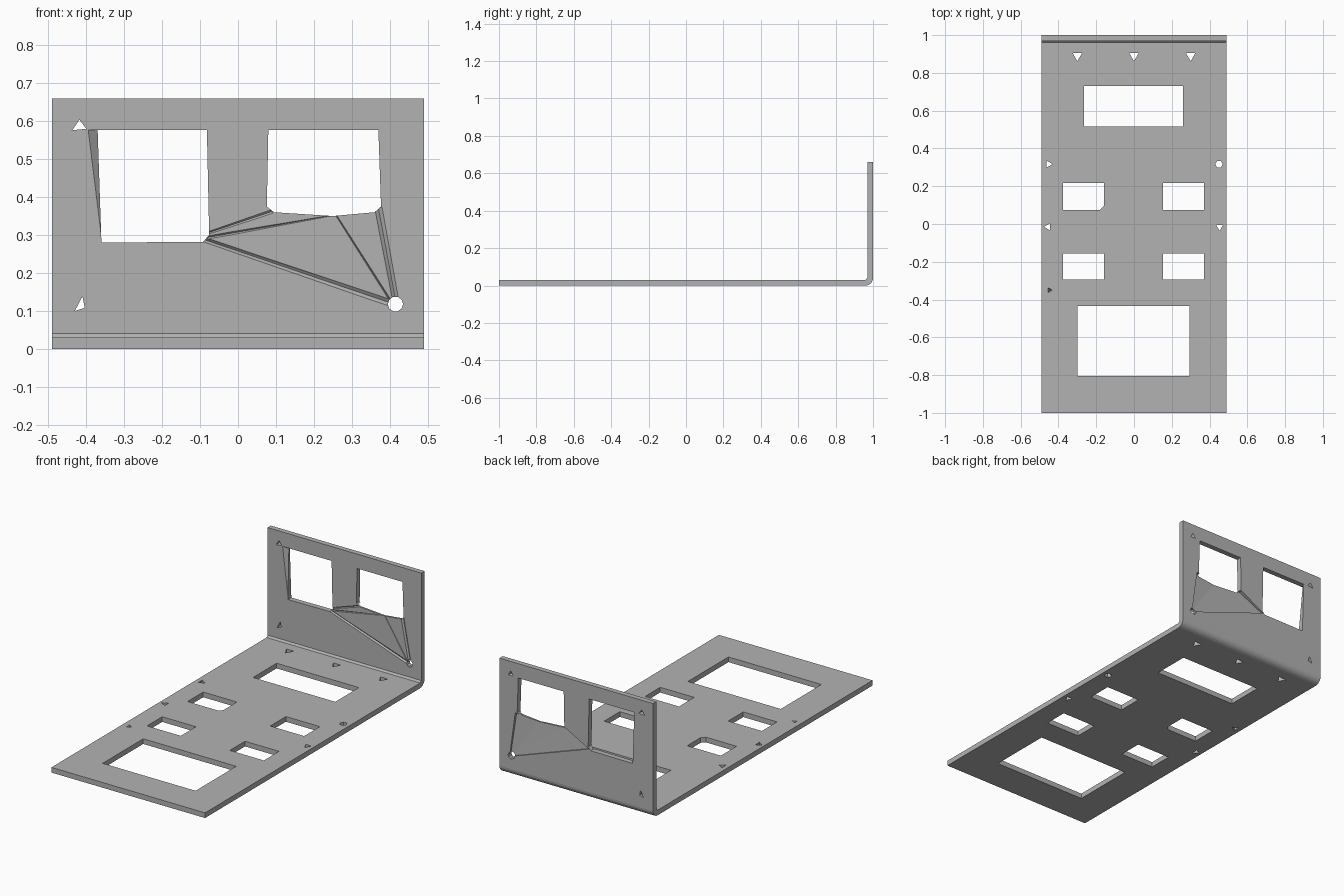
import bpy, bmesh, math

cube = bpy.data.objects.get("Cube")
if cube:
    bpy.data.objects.remove(cube, do_unlink=True)

GREY = (0.45, 0.45, 0.45, 1)
metal = bpy.data.materials.new("plain grey metal")
metal.use_nodes = True
metal.diffuse_color = GREY
metal.node_tree.nodes["Principled BSDF"].inputs["Base Color"].default_value = GREY


def make_object(name, bm):
    bmesh.ops.recalc_face_normals(bm, faces=bm.faces)
    mesh = bpy.data.meshes.new(name)
    bm.to_mesh(mesh)
    bm.free()
    mesh.materials.append(metal)
    ob = bpy.data.objects.new(name, mesh)
    bpy.context.collection.objects.link(ob)
    return ob


def add_prism(bm, start, end):
    """Closed prism between two matching rings of points."""
    a = [bm.verts.new(p) for p in start]
    b = [bm.verts.new(p) for p in end]
    n = len(a)
    bm.faces.new(a)
    bm.faces.new(b[::-1])
    for i in range(n):
        bm.faces.new((a[i], b[i], b[(i + 1) % n], a[(i + 1) % n]))


def rect(x0, x1, y0, y1):
    return [(x0, y0), (x1, y0), (x1, y1), (x0, y1)]


def clipped(x0, x1, y0, y1, c=0.02):
    return [(x0, y0), (x1 - c, y0), (x1, y0 + c), (x1, y1), (x0, y1)]


def ngon(x, y, r, n, turn=0):
    return [(x + r * math.cos(turn + i * math.tau / n),
             y + r * math.sin(turn + i * math.tau / n)) for i in range(n)]


def cut(target, bm):
    cutter = make_object("cutter", bm)
    cutter.hide_render = True
    mod = target.modifiers.new("cut", 'BOOLEAN')
    mod.operation = 'DIFFERENCE'
    mod.solver = 'EXACT'
    mod.object = cutter
    bpy.ops.object.select_all(action='DESELECT')
    bpy.context.view_layer.objects.active = target
    target.select_set(True)
    bpy.ops.object.modifier_apply(modifier=mod.name)
    bpy.data.objects.remove(cutter, do_unlink=True)


def carve(target, points):
    """Cut away the convex hull of the points."""
    bm = bmesh.new()
    for p in points:
        bm.verts.new(p)
    result = bmesh.ops.convex_hull(bm, input=bm.verts)
    loose = [v for v in result["geom_interior"] if isinstance(v, bmesh.types.BMVert)]
    bmesh.ops.delete(bm, geom=loose, context='VERTS')
    cut(target, bm)


# Bent plate: L profile swept across the width
profile = [(-1, 0.03), (-1, 0)]
for i in range(6):
    t = i / 5 * math.pi / 2
    profile.append((0.96 + 0.04 * math.sin(t), 0.04 - 0.04 * math.cos(t)))
profile += [(1, 0.66), (0.97, 0.66), (0.97, 0.04), (0.96, 0.03)]
bm = bmesh.new()
add_prism(bm, [(-0.49, y, z) for y, z in profile], [(0.49, y, z) for y, z in profile])
bracket = make_object("bent_bracket_plate", bm)

# Floor windows and screw holes
down = -math.pi / 2
floor_holes = [rect(-0.265, 0.26, 0.515, 0.73), rect(-0.30, 0.293, -0.805, -0.435)]
for x0, x1 in ((-0.375, -0.16), (0.153, 0.37)):
    floor_holes.append(clipped(x0, x1, 0.075, 0.218) if x0 < 0 else rect(x0, x1, 0.075, 0.218))
    floor_holes.append(rect(x0, x1, -0.293, -0.155))
floor_holes += [ngon(x, 0.89, 0.028, 3, down) for x in (-0.3, 0, 0.3)]
floor_holes += [ngon(-0.453, 0.317, 0.022, 3), ngon(0.45, 0.317, 0.02, 6),
                ngon(-0.455, -0.015, 0.022, 3, math.pi), ngon(0.453, -0.015, 0.022, 3, down)]
bm = bmesh.new()
for ring in floor_holes:
    add_prism(bm, [(x, y, -0.1) for x, y in ring], [(x, y, 0.1) for x, y in ring])
cut(bracket, bm)

# Wall windows and screw holes
left_window = [(-0.37, 0.577), (-0.082, 0.577), (-0.076, 0.30), (-0.092, 0.282), (-0.36, 0.28)]
right_window = [(0.08, 0.577), (0.37, 0.577), (0.377, 0.375), (0.36, 0.36),
                (0.25, 0.35), (0.095, 0.36), (0.076, 0.375)]
wall_holes = [left_window, right_window, ngon(0.415, 0.118, 0.02, 10),
              [(-0.437, 0.576), (-0.40, 0.58), (-0.418, 0.604)],
              [(-0.43, 0.10), (-0.404, 0.108), (-0.41, 0.138)]]
bm = bmesh.new()
for ring in wall_holes:
    add_prism(bm, [(x, 0.9, z) for x, z in ring], [(x, 1.1, z) for x, z in ring])
cut(bracket, bm)

# Blind pits: one in the floor, one in the back of the wall
carve(bracket, [(x, y, 0.05) for x, y in ngon(-0.455, -0.35, 0.028, 3)] + [(-0.44, -0.35, 0.004)])
carve(bracket, [(x, 1.01, z) for x, z in ngon(0.418, 0.588, 0.026, 3, -down)] + [(0.418, 0.976, 0.588)])

# Sloping fan-shaped recess in the back of the wall
fan = [(-0.08, 0.288, 0.99), (0.07, 0.37, 0.981), (0.25, 0.36, 0.979),
       (0.39, 0.37, 0.984), (0.425, 0.11, 0.992)]
carve(bracket, [(x, y, z) for x, z, y in fan] + [(x, 1.05, z) for x, z, y in fan])


# Tapered creases in the front of the wall
def crease(a, b, wide_a, wide_b, depth):
    dx, dz = b[0] - a[0], b[1] - a[1]
    length = math.hypot(dx, dz)
    nx, nz = -dz / length, dx / length
    points = []
    for (x, z), w in ((a, wide_a), (b, wide_b)):
        points += [(x + s * nx * w, 0.969, z + s * nz * w) for s in (-1, 1)]
        points.append((x, 0.97 + depth, z))
    carve(bracket, points)


crease((-0.09, 0.288), (0.41, 0.118), 0.007, 0.010, 0.007)
crease((0.37, 0.372), (0.417, 0.12), 0.011, 0.009, 0.007)
crease((-0.082, 0.293), (0.25, 0.352), 0.005, 0.001, 0.004)
crease((-0.08, 0.305), (0.09, 0.362), 0.004, 0.006, 0.004)
crease((0.26, 0.35), (0.40, 0.13), 0.002, 0.003, 0.003)

# Slanted chip beside the large wall window
carve(bracket, [(-0.396, 0.969, 0.577), (-0.35, 0.969, 0.577), (-0.36, 0.969, 0.285),
                (-0.37, 0.992, 0.577), (-0.35, 0.992, 0.577)])
